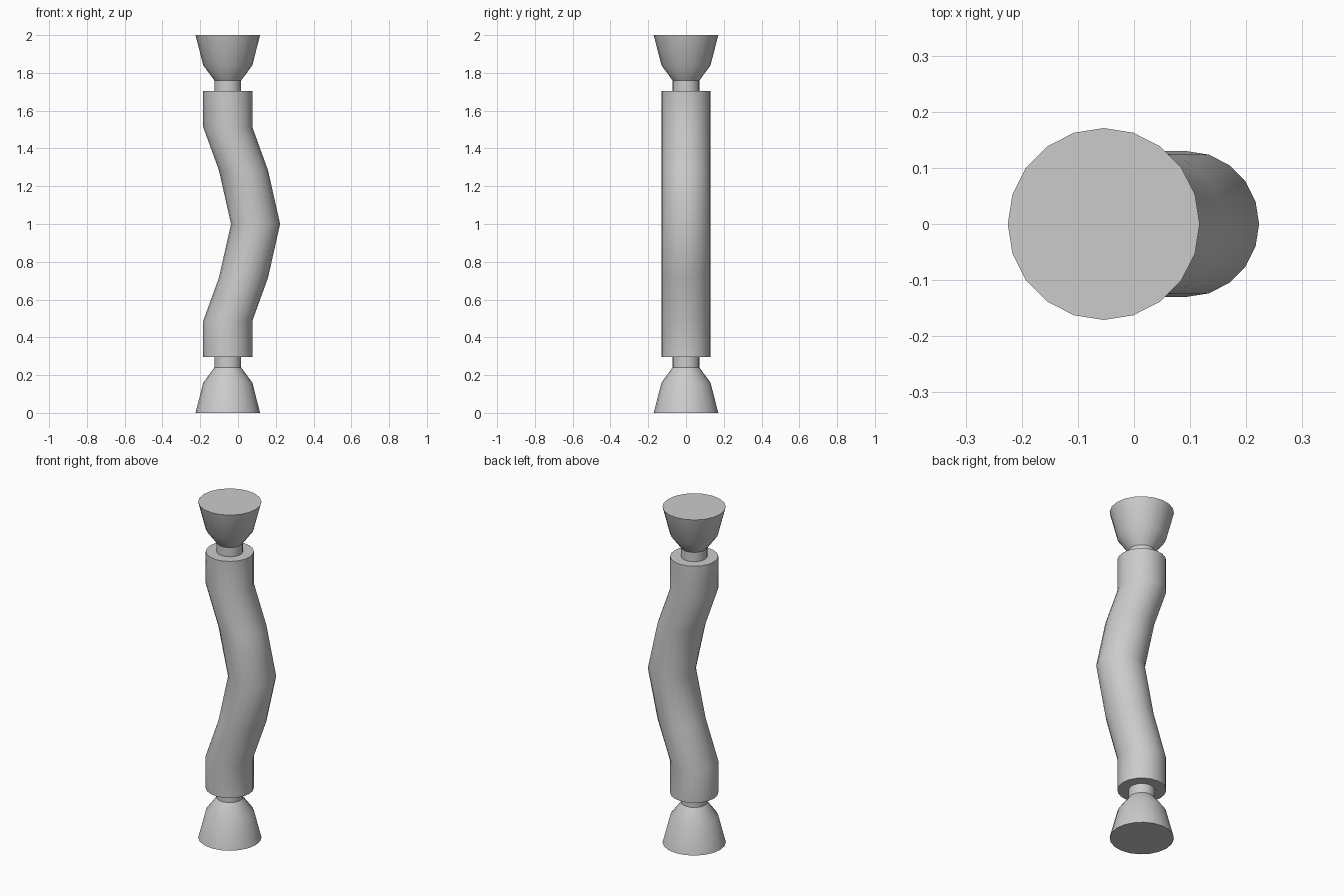
import bpy, bmesh, math

if "Cube" in bpy.data.objects:
    bpy.data.objects.remove(bpy.data.objects["Cube"])

SIDES = 20
MID = 1.0      # height of the mirror plane
END_X = -0.054  # centre of both end pieces


def lofted(name, rings, cap_bottom=False):
    """Loft round horizontal rings (x, z, radius) upward, then mirror the half across mid height."""
    bm = bmesh.new()
    loops = [[bm.verts.new((x + r * math.cos(2 * math.pi * i / SIDES),
                            r * math.sin(2 * math.pi * i / SIDES), z - MID))
              for i in range(SIDES)] for x, z, r in rings]
    for low, high in zip(loops, loops[1:]):
        for i in range(SIDES):
            j = (i + 1) % SIDES
            bm.faces.new((low[i], low[j], high[j], high[i]))
    if cap_bottom:
        bm.faces.new(loops[0][::-1])
    mesh = bpy.data.meshes.new(name)
    bm.to_mesh(mesh)
    bm.free()
    obj = bpy.data.objects.new(name, mesh)
    bpy.context.collection.objects.link(obj)
    obj.location.z = MID
    mirror = obj.modifiers.new("mirror", 'MIRROR')
    mirror.use_axis = (False, False, True)
    bpy.ops.object.select_all(action='DESELECT')
    bpy.context.view_layer.objects.active = obj
    obj.select_set(True)
    bpy.ops.object.shade_smooth_by_angle(angle=math.radians(30))
    return obj


# Flared end pieces, top and bottom
lofted("flared_ends", [(END_X, 0.0, 0.171), (END_X, 0.16, 0.13),
                       (END_X, 0.24, 0.071)], cap_bottom=True)

# Narrow necks joining the ends to the body
lofted("necks", [(END_X, 0.24, 0.071), (END_X, 0.295, 0.071)])

# Bowed tube body with flat shoulders around the necks
lofted("bowed_body", [(END_X, 0.295, 0.071), (END_X, 0.295, 0.13),
                      (END_X, 0.487, 0.13), (0.029, 0.716, 0.13),
                      (0.093, 1.0, 0.13)])
